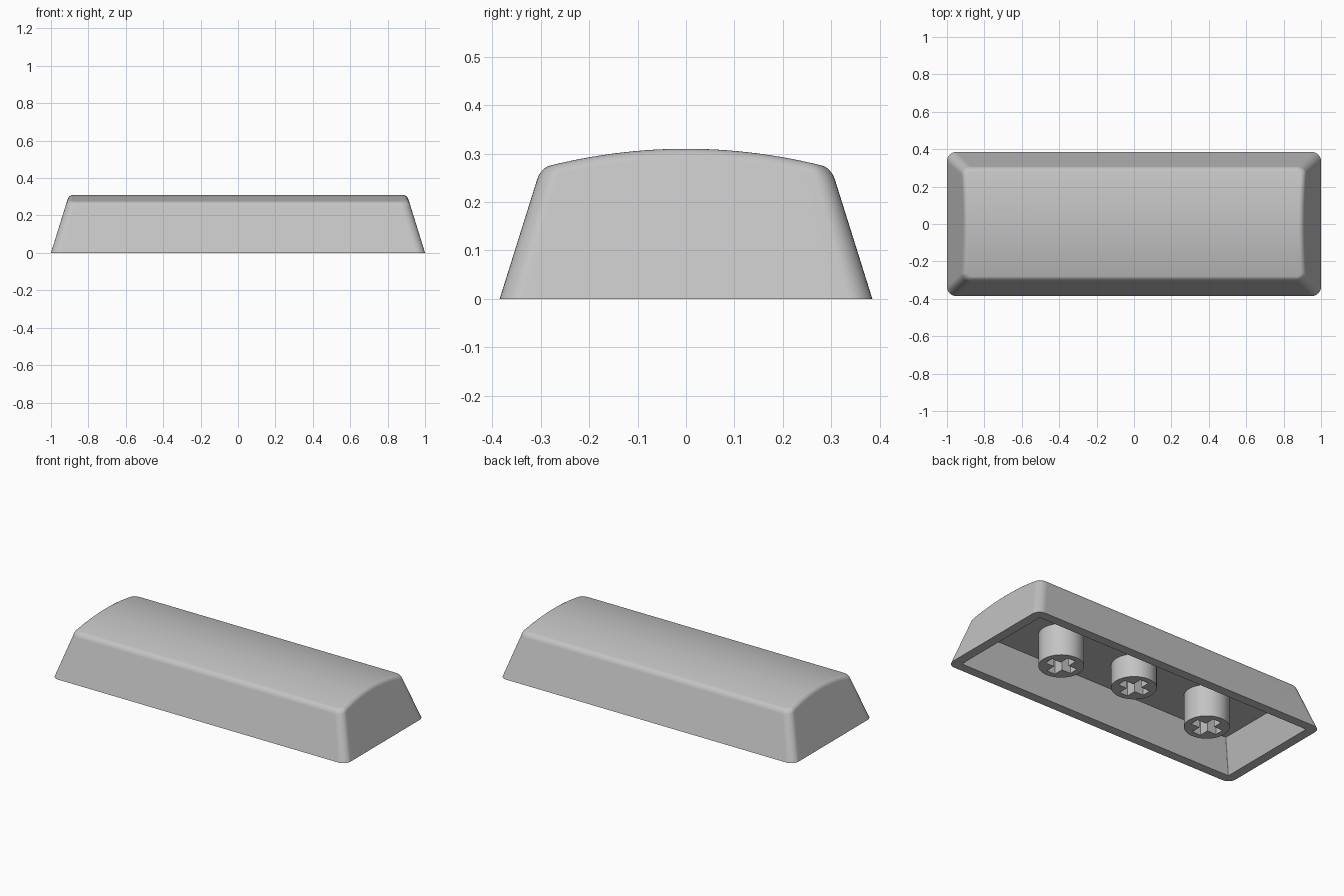
import bpy, bmesh, math

if "Cube" in bpy.data.objects:
    bpy.data.objects.remove(bpy.data.objects["Cube"])

SLOPE = 0.31        # inward lean of the walls per unit of height
HX, HY = 1.0, 0.385  # half size of the base

grey = bpy.data.materials.new("light_grey")
grey.diffuse_color = (0.55, 0.55, 0.55, 1)
grey.use_nodes = True
grey.node_tree.nodes["Principled BSDF"].inputs["Base Color"].default_value = grey.diffuse_color


def finish(bm, name):
    bmesh.ops.recalc_face_normals(bm, faces=bm.faces[:])
    mesh = bpy.data.meshes.new(name)
    bm.to_mesh(mesh)
    bm.free()
    mesh.materials.append(grey)
    ob = bpy.data.objects.new(name, mesh)
    bpy.context.collection.objects.link(ob)
    bpy.ops.object.select_all(action='DESELECT')
    ob.select_set(True)
    bpy.context.view_layer.objects.active = ob
    bpy.ops.object.shade_smooth_by_angle(angle=math.radians(30))
    wn = ob.modifiers.new("weighted_normals", 'WEIGHTED_NORMAL')
    wn.keep_sharp = True
    return ob


def half_outline(inset, r, corner=8, side=24):
    """Right half of a rounded rectangle, from front to back."""
    hx, hy = HX - inset, HY - inset
    back = []
    for i in range(corner + 1):
        a = math.pi / 2 * i / corner
        back.append((hx - r + r * math.cos(a), hy - r + r * math.sin(a)))
    y0 = hy - r
    mid = [(hx, -y0 + 2 * y0 * i / side) for i in range(1, side)]
    return [(x, -y) for x, y in reversed(back)] + mid + back


def crown(y):
    """Height of the arched top."""
    return 0.31 - 0.44 * y * y


def loft_ring(bm, inset, r, height):
    """Ring of vertices; the walls lean in with height."""
    right = []
    for x, y in half_outline(inset, r):
        z = height(y)
        right.append(bm.verts.new((x - SLOPE * z, y * (1 - SLOPE * z / HY), z)))
    left = [bm.verts.new((-v.co.x, v.co.y, v.co.z)) for v in right]
    return right, left


def cap(bm, ring):
    """Close a ring with strips running from end to end."""
    right, left = ring
    for i in range(len(right) - 1):
        bm.faces.new((right[i], right[i + 1], left[i + 1], left[i]))


# Hollow cap: ceiling, inner walls, rim, outer walls, rounded edge, arched top
bm = bmesh.new()
wall, soft = 0.057, 0.022
rings = [loft_ring(bm, wall, 0.003, lambda y: 0.195),
         loft_ring(bm, wall, 0.003, lambda y: 0.0),
         loft_ring(bm, 0, 0.05, lambda y: 0.0)]
for i in range(7):
    a = math.pi / 2 * i / 6
    inset = soft * (1 - math.cos(a))
    drop = soft * (1 - math.sin(a))
    rings.append(loft_ring(bm, inset, 0.05 - inset,
                           lambda y, d=drop: crown(y * 0.77) - d))
# Settle the rounded edge onto the arch
for k, ring in enumerate(rings[3:]):
    drop = soft * (1 - math.sin(math.pi / 2 * k / 6))
    for half in ring:
        for v in half:
            v.co.z = crown(v.co.y) - drop
for a, b in zip(rings, rings[1:]):
    la, lb = (r[0] + r[1][::-1] for r in (a, b))
    n = len(la)
    for i in range(n):
        j = (i + 1) % n
        bm.faces.new((la[i], la[j], lb[j], lb[i]))
cap(bm, rings[0])
cap(bm, rings[-1])
finish(bm, "cap_shell")


# Round posts with a cross-shaped socket
def post(name, x, bottom):
    top, roof, radius, arm, w = 0.21, bottom + 0.16, 0.124, 0.088, 0.028
    circle = [(radius * math.cos(math.tau * i / 48),
               radius * math.sin(math.tau * i / 48)) for i in range(48)]
    cross = []
    for q in range(4):
        c, s = round(math.cos(q * math.pi / 2)), round(math.sin(q * math.pi / 2))
        for px, py in ((arm, -w), (arm, w), (w, w)):
            cross.append((px * c - py * s, px * s + py * c))
    bm = bmesh.new()
    edges = []
    for pts, z in ((circle, top), (cross, min(roof, 0.2))):
        low = [bm.verts.new((x + px, py, bottom)) for px, py in pts]
        high = [bm.verts.new((x + px, py, z)) for px, py in pts]
        n = len(pts)
        for i in range(n):
            j = (i + 1) % n
            bm.faces.new((low[i], low[j], high[j], high[i]))
            edges.append(bm.edges.get((low[i], low[j])))
        bm.faces.new(high)
    bmesh.ops.triangle_fill(bm, use_beauty=True, edges=edges)
    finish(bm, name)


post("right_post", 0.515, 0.0)
post("middle_post", 0.0, 0.055)
post("left_post", -0.515, 0.0)
